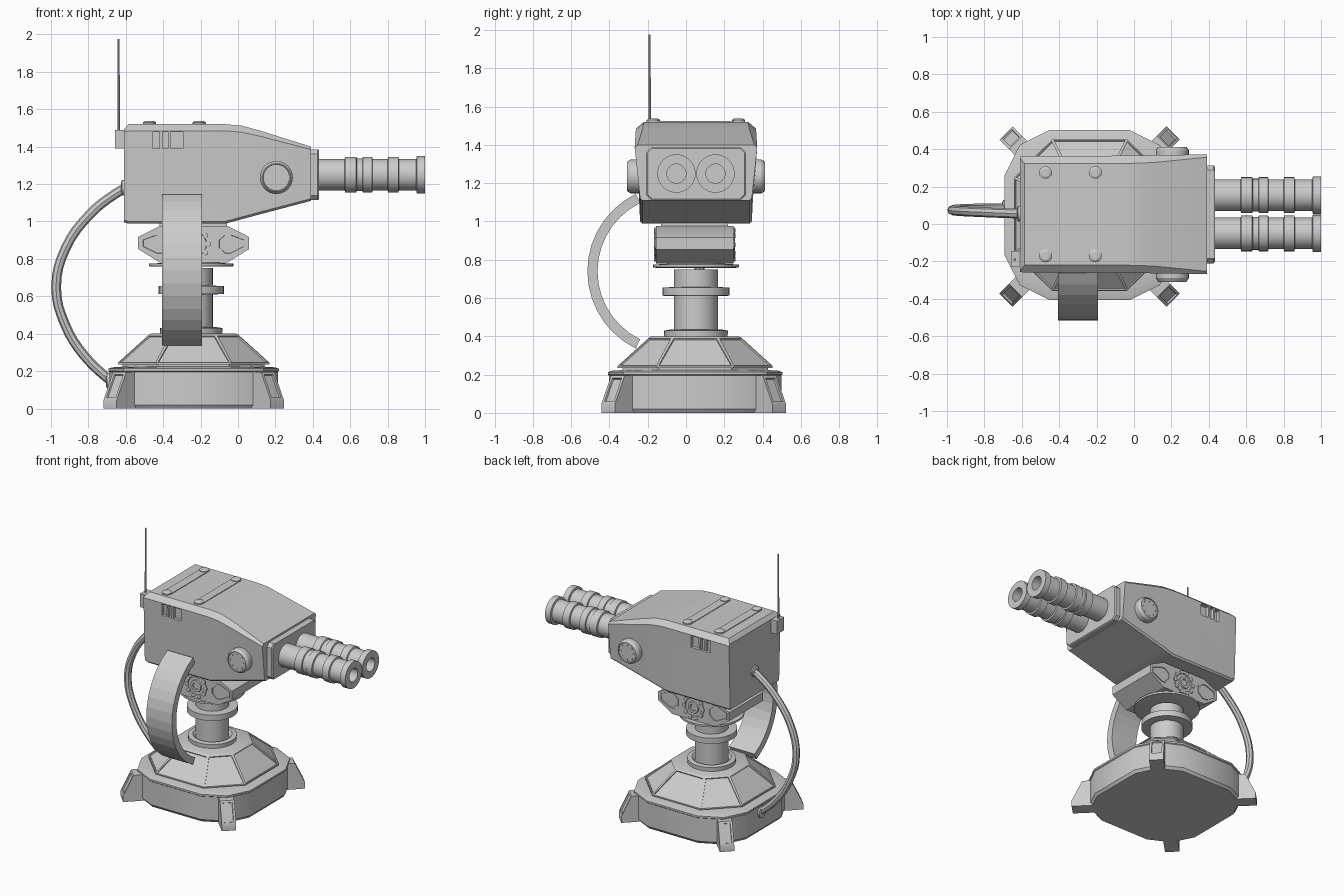
import bpy, bmesh
from math import pi, sin, cos, radians
from mathutils import Vector, Matrix

cube = bpy.data.objects.get("Cube")
if cube:
    bpy.data.objects.remove(cube, do_unlink=True)

grey = bpy.data.materials.new("plain grey")
grey.use_nodes = True
GREY = (0.6, 0.6, 0.6, 1)
grey.diffuse_color = GREY
grey.node_tree.nodes["Principled BSDF"].inputs["Base Color"].default_value = GREY

BX, BY = -0.237, 0.048          # axis of the base
COL = Matrix.Translation((-0.25, 0.052, 0))
parts = []


def loft(name, rings, mat=Matrix(), closed=False, panels=None, inset=(0.012, -0.008)):
    """Skin a list of point rings; panels picks faces to inset by a rule."""
    bm = bmesh.new()
    loops = [[bm.verts.new(mat @ Vector(p)) for p in ring] for ring in rings]
    n = len(loops[0])
    pairs = list(zip(loops, loops[1:]))
    if closed:
        pairs.append((loops[-1], loops[0]))
    for a, b in pairs:
        for i in range(n):
            j = (i + 1) % n
            bm.faces.new((a[i], a[j], b[j], b[i]))
    if not closed:
        bm.faces.new(loops[0][::-1])
        bm.faces.new(loops[-1])
    bmesh.ops.recalc_face_normals(bm, faces=bm.faces)
    if panels:
        bm.normal_update()
        chosen = [f for f in bm.faces if panels(f)]
        bmesh.ops.inset_individual(bm, faces=chosen, thickness=inset[0])
        bmesh.ops.inset_individual(bm, faces=chosen, thickness=0.002, depth=inset[1])
    me = bpy.data.meshes.new(name)
    bm.to_mesh(me)
    bm.free()
    me.materials.append(grey)
    ob = bpy.data.objects.new(name, me)
    bpy.context.collection.objects.link(ob)
    parts.append(ob)
    return ob


def lathe(name, profile, mat=Matrix(), n=32, closed=False):
    rings = [[(r * cos(2 * pi * i / n), r * sin(2 * pi * i / n), h) for i in range(n)]
             for r, h in profile]
    return loft(name, rings, mat, closed)


def box(name, x0, x1, y0, y1, z0, z1):
    ring = [(x0, y0), (x1, y0), (x1, y1), (x0, y1)]
    return loft(name, [[(x, y, z) for x, y in ring] for z in (z0, z1)])


def chamfered(flat, half, corner=None):
    """Outline of a square with chamfered corners, optionally with a mid corner point."""
    quarter = [(half, -flat), (half, flat)] + ([(corner, corner)] if corner else [])
    pts = []
    for k in range(4):
        c, s = (1, 0, -1, 0)[k], (0, 1, 0, -1)[k]
        pts += [(x * c - y * s, x * s + y * c) for x, y in quarter]
    return pts


def stack(name, outline, levels, **kw):
    return loft(name, [[(BX + x * s, BY + y * s, z) for x, y in outline] for s, z in levels], **kw)


def sideways(x, y, z, sign):
    """Place a lathe axis along +y or -y."""
    return Matrix.Translation((x, y, z)) @ Matrix.Rotation(-sign * pi / 2, 4, 'X')


# Base and panelled skirt
stack("base", chamfered(0.21, 0.45, 0.37),
      [(0.97, 0), (1, 0.02), (1, 0.195), (1.012, 0.2), (1.012, 0.213), (0.97, 0.22), (0.8, 0.225)])
stack("skirt_seat", chamfered(0.19, 0.38), [(1, 0.2), (1, 0.24)])
stack("base_skirt", chamfered(0.2, 0.405), [(1, 0.235), (1, 0.245), (0.59, 0.395), (0.56, 0.4)],
      panels=lambda f: 0.3 < f.normal.z < 0.9 and f.calc_area() > 0.02)

# Four diagonal feet with a slotted slope
foot = [(0.4, 0), (0.632, 0), (0.632, 0.045), (0.56, 0.195), (0.4, 0.2)]
for k in range(4):
    m = Matrix.Translation((BX, BY - 0.008, 0)) @ Matrix.Rotation(pi / 4 + k * pi / 2, 4, 'Z')
    loft("foot", [[(r, w, z) for r, z in foot] for w in (-0.05, 0.05)], m,
         panels=lambda f: 0.2 < f.normal.z < 0.8, inset=(0.022, -0.01))

# Column with collars
lathe("column", [(0.165, 0.39), (0.167, 0.43), (0.135, 0.435), (0.115, 0.415), (0.115, 0.61),
                 (0.175, 0.612), (0.175, 0.655), (0.115, 0.657), (0.115, 0.75)], COL)
lathe("turntable_disc", [(0.21, 0.758), (0.225, 0.761), (0.225, 0.775), (0.15, 0.778), (0.15, 0.8)], COL)

# Swivel mount
half = [(0.297, 0.853), (0.297, 0.917), (0.18, 0.976)]
mount = half + [(-x, z) for x, z in half[::-1]] + [(-0.18, 0.78), (0.18, 0.78)]
loft("swivel_mount", [[(BX + x, y, z) for x, z in mount] for y in (-0.157, 0.247)])
box("mount_neck", -0.42, -0.06, -0.13, 0.22, 0.96, 1.01)
window = [(0.125, 0.855), (0.165, 0.818), (0.2, 0.818), (0.28, 0.86), (0.28, 0.908), (0.2, 0.94),
          (0.165, 0.94), (0.125, 0.905)]
for sign, y in ((-1, -0.157), (1, 0.247)):
    for side in (-1, 1):
        loft("mount_window", [[(BX + side * x, y + d, z) for x, z in window]
                              for d in (-0.006 * sign, 0.006 * sign)],
             panels=lambda f, s=sign: f.normal.y * s > 0.9, inset=(0.012, -0.008))
    hub = sideways(BX, y, 0.879, sign)
    lathe("mount_hub", [(0.085, -0.01), (0.085, 0.006), (0.07, 0.006), (0.066, 0.001), (0.045, 0.001),
                        (0.042, 0.01), (0.025, 0.01), (0.022, 0.003)], hub)
    for k in range(10):
        bolt = hub @ Matrix.Rotation(k * pi / 5, 4, 'Z') @ Matrix.Translation((0.078, 0, 0))
        lathe("hub_bolt", [(0.015, 0), (0.015, 0.009), (0.009, 0.011)], bolt, 8)


# Gun housing
def section(x, zb, zt, side, top, drop=0.035):
    right = [(0.28, zb), (0.292, zb + 0.012), (side, zt - drop), (top, zt)]
    pts = right + [(-y, z) for y, z in right[::-1]]
    return [(x, 0.052 + y, z) for y, z in pts]


housing = loft("gun_housing", [
    section(-0.61, 0.995, 1.492, 0.308, 0.3, 0.012), section(-0.585, 0.988, 1.52, 0.312, 0.272),
    section(-0.07, 0.988, 1.52, 0.313, 0.272), section(0.02, 1.012, 1.512, 0.314, 0.273),
    section(0.12, 1.039, 1.485, 0.316, 0.278, 0.03), section(0.39, 1.11, 1.4, 0.32, 0.305, 0.015)])

# Vent slots cut into both sides of the housing
for x0, x1 in ((-0.455, -0.42), (-0.405, -0.375), (-0.36, -0.295)):
    for y in (-0.262, 0.366):
        cutter = box("vent_cutter", x0, x1, y - 0.03, y + 0.03, 1.39, 1.478)
        cutter.hide_render = True
        mod = housing.modifiers.new("vent", 'BOOLEAN')
        mod.operation, mod.solver, mod.object = 'DIFFERENCE', 'EXACT', cutter
        bpy.context.view_layer.objects.active = housing
        bpy.ops.object.modifier_apply(modifier=mod.name)
        parts.remove(cutter)
        bpy.data.objects.remove(cutter, do_unlink=True)

# Muzzle plate with chamfered corners
plate = [(sy * a, sz * b) for sy, sz, swap in ((1, 1, 0), (-1, 1, 1), (-1, -1, 0), (1, -1, 1))
         for a, b in (((0.262, 0.11), (0.237, 0.136))[::-1] if swap else ((0.262, 0.11), (0.237, 0.136)))]
loft("muzzle_plate", [[(x, 0.052 + y * s, 1.25 + z * s) for y, z in plate]
                      for x, s in ((0.37, 1), (0.425, 1), (0.432, 0.97))])

# Twin hollow barrels with rings
barrel = [(0.084, 0.4)]
for x0, x1, r, after in ((0.57, 0.635, 0.096, 0.088), (0.665, 0.72, 0.096, 0.084),
                         (0.8, 0.86, 0.096, 0.084), (0.953, 1.0, 0.1, 0.05)):
    before = barrel[-1][0]
    barrel += [(before, x0), (r, x0 + 0.003), (r, x1 - 0.003 if x1 < 1 else x1), (after, x1)]
barrel += [(0.05, 0.75), (0.001, 0.749)]
for y in (-0.05, 0.154):
    lathe("barrel", barrel, Matrix.Translation((0, y, 1.25)) @ Matrix.Rotation(pi / 2, 4, 'Y'))

# Round side caps
for sign, y in ((-1, -0.25), (1, 0.354)):
    cap = sideways(0.205, y, 1.235, sign)
    lathe("side_cap", [(0.088, -0.02), (0.088, 0.04), (0.076, 0.059), (0.072, 0.059), (0.07, 0.054)], cap)
    for k in range(8):
        stud = cap @ Matrix.Rotation(k * pi / 4, 4, 'Z') @ Matrix.Translation((0.055, 0, 0.05))
        lathe("cap_stud", [(0.006, 0), (0.006, 0.008)], stud, 6)

# Roof strips with end knobs
for x in (-0.473, -0.207):
    box("roof_strip", x - 0.033, x + 0.033, -0.165, 0.27, 1.51, 1.525)
    for y in (-0.17, 0.274):
        lathe("roof_knob", [(0.035, 1.515), (0.035, 1.53), (0.022, 1.538)],
              Matrix.Translation((x, y, 0)), 16)

# Antenna
box("antenna_box", -0.658, -0.596, -0.23, -0.145, 1.39, 1.49)
lathe("antenna", [(0.007, 1.48), (0.005, 1.975)], Matrix.Translation((-0.638, -0.19, 0)), 8)

# Curved ammunition belt
belt = []
for k in range(15):
    a = radians(180 - 64 + 128 * k / 14)
    belt.append([(x, -0.066 + r * cos(a), 0.74 + r * sin(a))
                 for x, r in ((-0.405, 0.449), (-0.192, 0.449), (-0.192, 0.396), (-0.405, 0.396))])
loft("ammunition_belt", belt)

# Rear cable and sockets
path = [(-0.58, 0.055, 1.19), (-0.66, 0.057, 1.145), (-0.79, 0.062, 1.04), (-0.92, 0.068, 0.86),
        (-0.972, 0.074, 0.65), (-0.925, 0.08, 0.45), (-0.82, 0.083, 0.28), (-0.65, 0.085, 0.12)]
curve = bpy.data.curves.new("cable", 'CURVE')
curve.dimensions = '3D'
curve.bevel_depth, curve.bevel_resolution, curve.resolution_u = 0.026, 2, 4
curve.use_fill_caps = True
spline = curve.splines.new('BEZIER')
spline.bezier_points.add(len(path) - 1)
for bp, p in zip(spline.bezier_points, path):
    bp.co = p
    bp.handle_left_type = bp.handle_right_type = 'AUTO'
curve.materials.append(grey)
cable = bpy.data.objects.new("cable", curve)
bpy.context.collection.objects.link(cable)
bpy.ops.object.select_all(action='DESELECT')
cable.select_set(True)
bpy.context.view_layer.objects.active = cable
bpy.ops.object.convert(target='MESH')
parts.append(bpy.context.view_layer.objects.active)
for x, y, z in ((-0.6, 0.055, 1.18), (-0.68, 0.085, 0.148)):
    lathe("cable_socket", [(0.042, -0.02), (0.042, 0.02), (0.03, 0.025)],
          Matrix.Translation((x, y, z)) @ Matrix.Rotation(-pi / 2, 4, 'Y'), 16)

# Smooth the round surfaces, keep edges sharp
for ob in parts:
    ob.select_set(True)
bpy.context.view_layer.objects.active = parts[0]
bpy.ops.object.shade_smooth_by_angle(angle=radians(28))
for ob in parts:
    if ob.name.startswith("ammunition_belt"):
        ob.data.shade_flat()
